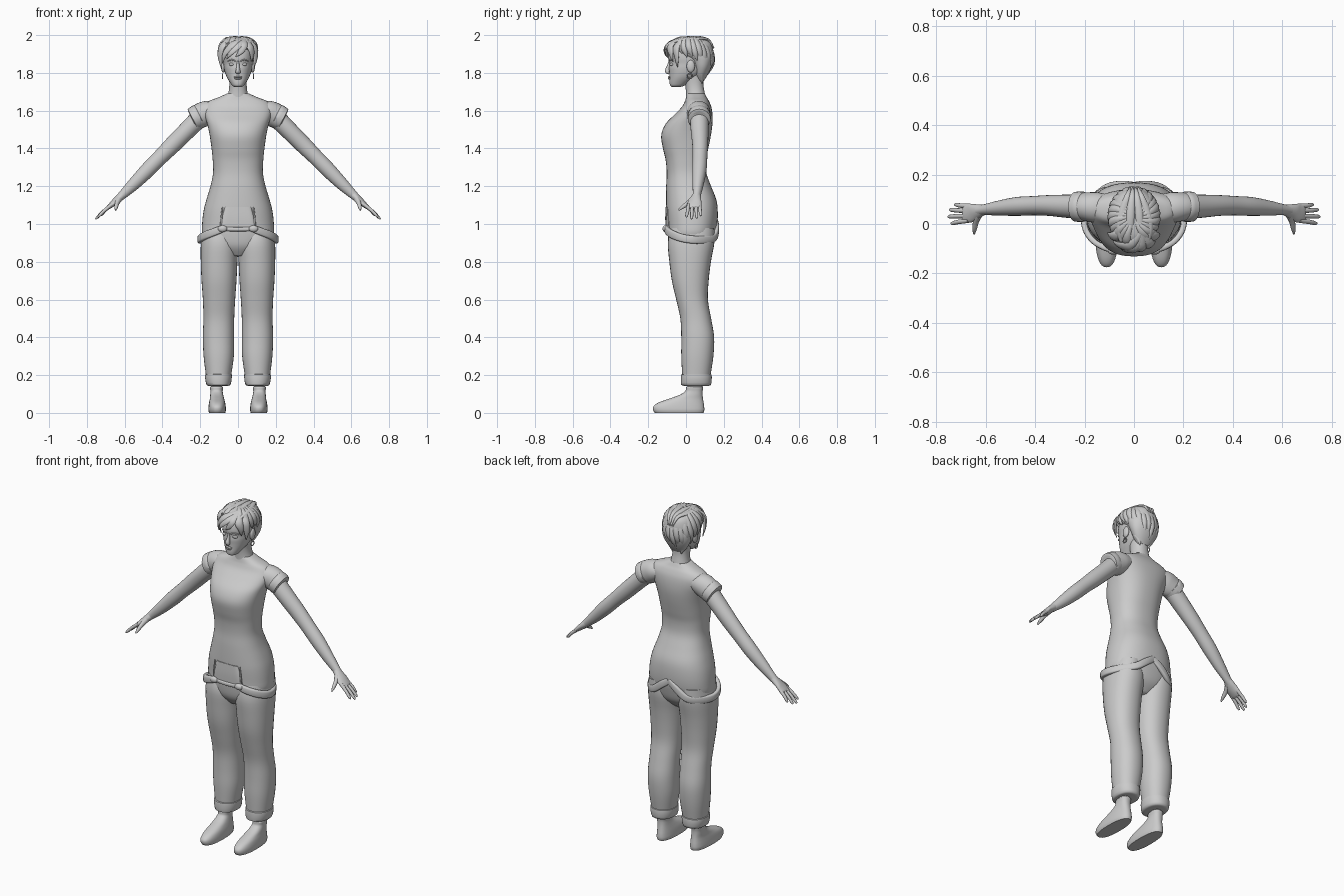
import bpy, bmesh, math
from mathutils import Vector

def smooth_rows(rows, sub):
    # Catmull-Rom refinement of a short table of sections
    out = []
    for i in range(len(rows) - 1):
        a, b, c, d = rows[max(i-1, 0)], rows[i], rows[i+1], rows[min(i+2, len(rows)-1)]
        for k in range(sub):
            t = k / sub
            out.append([0.5*(2*q + (r-p)*t + (2*p-5*q+4*r-s)*t*t + (3*q-p-3*r+s)*t**3)
                        for p, q, r, s in zip(a, b, c, d)])
    return out + [list(rows[-1])]

def unit_ring(n, p):
    f = lambda v: math.copysign(abs(v) ** (2/p), v)
    return [(f(math.cos(2*math.pi*k/n)), f(math.sin(2*math.pi*k/n))) for k in range(n)]

def skin(name, rings, mirror):
    bm = bmesh.new()
    vs = [[bm.verts.new(v) for v in r] for r in rings]
    n = len(vs[0])
    for a, b in zip(vs, vs[1:]):
        for k in range(n):
            bm.faces.new((a[k], a[(k+1) % n], b[(k+1) % n], b[k]))
    bm.faces.new(vs[0])
    bm.faces.new(vs[-1])
    bmesh.ops.recalc_face_normals(bm, faces=bm.faces)
    me = bpy.data.meshes.new(name)
    bm.to_mesh(me)
    bm.free()
    ob = bpy.data.objects.new(name, me)
    bpy.context.collection.objects.link(ob)
    finish(ob, mirror)
    return ob

def finish(ob, mirror=False):
    bpy.ops.object.select_all(action='DESELECT')
    ob.select_set(True)
    bpy.context.view_layer.objects.active = ob
    bpy.ops.object.shade_smooth_by_angle(angle=math.radians(50))
    if mirror:
        ob.modifiers.new("mirror", 'MIRROR').use_mirror_merge = False

def stack(name, rows, n=32, p=2.2, sub=4, mirror=False):
    # horizontal sections: z, x0, x1, y0, y1
    c = unit_ring(n, p)
    return skin(name, [[((x0+x1)/2 + (x1-x0)/2*u, (y0+y1)/2 + (y1-y0)/2*v, z) for u, v in c]
                       for z, x0, x1, y0, y1 in smooth_rows(rows, sub)], mirror)

def sym(rows):
    return [(z, -w, w, a, b) for z, w, a, b in rows]

def tube(name, rows, n=16, p=2, sub=4, mirror=False, ref=(0, 0, 1)):
    # sections along a path: x, y, z, half width across ref, half width along ref
    pts = smooth_rows(rows, sub)
    c, rings = unit_ring(n, p), []
    for i, r in enumerate(pts):
        t = Vector(pts[min(i+1, len(pts)-1)][:3]) - Vector(pts[max(i-1, 0)][:3])
        u = t.cross(Vector(ref)).normalized()
        v = u.cross(t).normalized()
        rings.append([Vector(r[:3]) + u*r[3]*a + v*r[4]*b for a, b in c])
    return skin(name, rings, mirror)

def ball(name, loc, scale, mirror=True):
    bm = bmesh.new()
    bmesh.ops.create_uvsphere(bm, u_segments=16, v_segments=10, radius=1)
    for v in bm.verts:
        v.co = Vector((v.co[i]*scale[i] + loc[i] for i in range(3)))
    me = bpy.data.meshes.new(name)
    bm.to_mesh(me)
    bm.free()
    ob = bpy.data.objects.new(name, me)
    bpy.context.collection.objects.link(ob)
    finish(ob, mirror)

# Torso and hips
stack("torso", sym([
    (.83, .05, -.05, .09), (.88, .15, -.085, .135), (.94, .188, -.097, .155), (1.0, .19, -.1, .166),
    (1.07, .182, -.105, .168), (1.13, .167, -.106, .16), (1.2, .146, -.105, .133), (1.27, .132, -.102, .108),
    (1.34, .134, -.108, .106), (1.4, .14, -.122, .118), (1.47, .15, -.131, .132), (1.53, .163, -.108, .14),
    (1.58, .178, -.06, .14), (1.62, .18, -.022, .134), (1.65, .155, -.006, .122), (1.67, .105, 0, .11),
    (1.69, .06, .004, .1)]), n=48, p=2.35)
stack("neck", sym([(1.64, .07, .0, .11), (1.69, .052, .0, .1), (1.74, .046, -.005, .092),
                   (1.8, .05, -.02, .095)]))

# Trouser legs with turned-up cuffs
stack("trouser_leg", [
    (.98, .03, .182, -.08, .15), (.9, .0, .196, -.096, .15), (.8, .003, .197, -.088, .132),
    (.7, .008, .193, -.075, .12), (.6, .015, .186, -.052, .116), (.5, .02, .183, -.03, .133),
    (.4, .02, .186, -.025, .149), (.3, .022, .182, -.025, .145), (.2, .036, .17, -.02, .13)],
    mirror=True)
stack("trouser_cuff", [(.205, .045, .162, -.012, .12), (.202, .033, .174, -.026, .135),
    (.175, .034, .173, -.027, .136), (.148, .04, .166, -.025, .132), (.143, .055, .155, -.005, .115)],
    sub=2, mirror=True)

# Shoes
stack("shoe", [(0, .067, .153, -.165, .093), (.015, .064, .157, -.174, .097), (.035, .065, .156, -.172, .096),
    (.055, .068, .153, -.145, .093), (.075, .073, .149, -.09, .09), (.095, .078, .147, -.035, .088),
    (.115, .081, .146, -.004, .088), (.135, .079, .148, .0, .091), (.14, .086, .142, .01, .085)],
    p=2.4, mirror=True)
stack("ankle", [(.1, .085, .141, .01, .084), (.19, .082, .144, .005, .09)], n=24, mirror=True)

# Shoulder, rolled sleeve and arm
tube("sleeve", [(.11, .065, 1.6, .055, .045), (.155, .067, 1.592, .062, .062), (.195, .07, 1.575, .058, .066),
                (.225, .07, 1.56, .056, .058)], n=24, mirror=True)
tube("sleeve_cuff", [(.202, .07, 1.573, .052, .055), (.204, .07, 1.572, .061, .065),
                     (.238, .07, 1.554, .06, .061), (.24, .07, 1.553, .046, .048)],
     n=24, sub=2, mirror=True)
tube("arm", [(.2, .07, 1.565, .05, .05), (.27, .072, 1.495, .047, .047), (.345, .075, 1.42, .042, .045),
    (.41, .074, 1.355, .039, .041), (.476, .071, 1.288, .038, .04), (.55, .064, 1.213, .03, .033),
    (.605, .058, 1.16, .022, .024), (.63, .054, 1.137, .022, .02)], n=24, mirror=True)

# Hand
tube("palm", [(.61, .057, 1.155, .021, .021), (.635, .051, 1.132, .03, .019), (.66, .045, 1.11, .038, .016),
              (.685, .043, 1.089, .038, .011), (.692, .043, 1.083, .032, .006)], n=20, mirror=True)
for i, (y0, y1, x1, z1) in enumerate([(.072, .078, .728, 1.043), (.053, .057, .748, 1.03),
                                      (.033, .03, .754, 1.026), (.014, .003, .742, 1.036)]):
    tube("finger_%d" % (i+1), [(.67, y0, 1.102, .0095, .01), ((.68+x1)/2, (y0+y1)/2, (1.1+z1)/2, .009, .009),
         (x1-.008, y1, z1+.008, .0075, .007), (x1, y1, z1, .003, .003)], n=10, mirror=True)
tube("thumb", [(.63, .035, 1.13, .015, .017), (.64, .01, 1.11, .012, .013), (.645, -.018, 1.09, .0095, .01),
               (.648, -.04, 1.073, .004, .004)], n=10, mirror=True)

# Hanging straps, lowered bib fold and buckles
tube("hanging_strap", [(0, .158, 1.01, .012, .018), (.05, .163, .975, .012, .02), (.11, .151, .93, .012, .02),
    (.165, .105, .918, .012, .021), (.2, .04, .917, .012, .021), (.197, -.02, .926, .012, .021),
    (.165, -.068, .943, .012, .021), (.115, -.097, .962, .012, .02), (.075, -.106, .978, .011, .018)],
    n=16, p=3.5, mirror=True)
tube("bib_fold", [(-.1, -.1, .975, .01, .012), (0, -.107, .972, .01, .011), (.1, -.1, .975, .01, .012)], p=3)
stack("bib_panel", sym([(.965, .095, -.108, -.06), (1.03, .085, -.11, -.06), (1.09, .07, -.108, -.06)]), p=5)
ball("buckle", (.082, -.11, .975), (.025, .014, .018))
tube("pocket_seam", [(.09, -.098, .99, .005, .005), (.087, -.1, 1.04, .005, .005), (.082, -.1, 1.09, .003, .003)],
     n=8, mirror=True, ref=(0, 1, 0))

# Head and face
stack("head", sym([
    (1.724, .014, -.07, -.035), (1.732, .03, -.083, -.01), (1.75, .043, -.087, .02), (1.775, .058, -.087, .06),
    (1.8, .068, -.088, .09), (1.825, .074, -.09, .11), (1.85, .077, -.088, .12), (1.88, .081, -.093, .125),
    (1.92, .08, -.085, .125), (1.955, .065, -.06, .11), (1.98, .03, -.02, .07)]), n=40)
tube("nose", [(0, -.082, 1.862, .006, .01), (0, -.09, 1.835, .008, .011), (0, -.098, 1.813, .012, .013),
              (0, -.096, 1.803, .013, .01), (0, -.088, 1.798, .008, .006)], ref=(0, -1, 0))
ball("eye", (.033, -.075, 1.845), (.016, .012, .008))
tube("eyebrow", [(.014, -.091, 1.863, .003, .003), (.035, -.085, 1.869, .004, .004),
                 (.058, -.067, 1.861, .002, .002)], n=8, mirror=True)
ball("upper_lip", (0, -.087, 1.778), (.021, .009, .005), False)
ball("lower_lip", (0, -.086, 1.77), (.018, .009, .006), False)
ball("ear", (.078, .025, 1.835), (.012, .022, .033))
bpy.ops.mesh.primitive_torus_add(major_radius=.013, minor_radius=.003, major_segments=20, minor_segments=8,
                                 location=(.082, .02, 1.782), rotation=(0, math.pi/2, 0))
ring = bpy.context.object
ring.name = "earring"
bpy.ops.object.transform_apply(location=True, rotation=True, scale=True)
finish(ring, True)

# Hair: cap, then layered locks radiating from the crown
stack("hair_cap", sym([
    (1.755, .035, .06, .093), (1.79, .063, .045, .115), (1.83, .083, .035, .133), (1.87, .092, .01, .143),
    (1.9, .096, -.05, .145), (1.93, .095, -.085, .143), (1.96, .082, -.08, .132), (1.982, .055, -.05, .105),
    (1.99, .02, 0, .06)]), n=40, p=2.1)
for i in range(22):
    a = math.radians(-62 + 304*i/21)
    s = math.sin(a)                       # +1 is the back of the head
    low = 1.9 - .12*max(s, 0) - .035*(1 - abs(s)) + .012*(i % 2)
    rows = []
    for f, k, w in [(.15, 0, .008), (.6, .08, .016), (.93, .35, .019), (1.0, .68, .016), (.93-.25*max(s, 0), 1, .003)]:
        b = a + .35*k
        z = 1.989 - (1.989 - low)*k
        rows.append((.098*f*math.cos(b), .03 + .112*f*math.sin(b), z - (.004 if f == .15 else 0), w, .009*w/.019+.002))
    tube("hair_lock_%02d" % i, rows, n=8, sub=3, ref=(math.cos(a), math.sin(a), .5))

# Swept fringe, side locks and raised crown tufts
fringe = [((.03, -.03, 1.98), (-.02, -.088, 1.955), (-.068, -.082, 1.905), (-.082, -.062, 1.85)),
          ((.035, -.03, 1.98), (.005, -.094, 1.95), (-.035, -.104, 1.91), (-.06, -.09, 1.875)),
          ((.035, -.03, 1.98), (.03, -.092, 1.95), (.015, -.104, 1.915), (-.012, -.1, 1.885)),
          ((.035, -.03, 1.98), (.06, -.08, 1.945), (.074, -.08, 1.905), (.072, -.07, 1.86)),
          ((.04, -.02, 1.98), (.082, -.05, 1.94), (.093, -.05, 1.89), (.086, -.045, 1.83)),
          ((-.03, -.02, 1.98), (-.08, -.05, 1.945), (-.095, -.045, 1.89), (-.086, -.035, 1.82))]
for i, f in enumerate(fringe):
    tube("fringe_lock_%d" % i, [q + w for q, w in zip(f, [(.012, .008), (.022, .01), (.017, .008), (.002, .002)])],
         n=10, ref=(f[2][0]*4, -.4, .3))
for i, x in enumerate((-.05, -.015, .022, .055)):
    tube("crown_tuft_%d" % i, [(x, -.07, 1.955, .01, .006), (x*1.1, -.02, 1.982 - abs(x)*.15, .017, .009),
         (x*.9, .05, 1.99 - abs(x)*.2, .018, .01), (x*.5, .115, 1.975, .012, .008), (x*.3, .148, 1.93, .003, .003)],
         n=10)
for s in (-1, 1):
    tube("nape_lock", [(s*.055, .08, 1.86, .02, .012), (s*.052, .085, 1.81, .02, .012), (s*.035, .085, 1.77, .012, .01),
         (s*.028, .085, 1.745, .002, .002)], n=10, ref=(s*.3, 1, 0))
